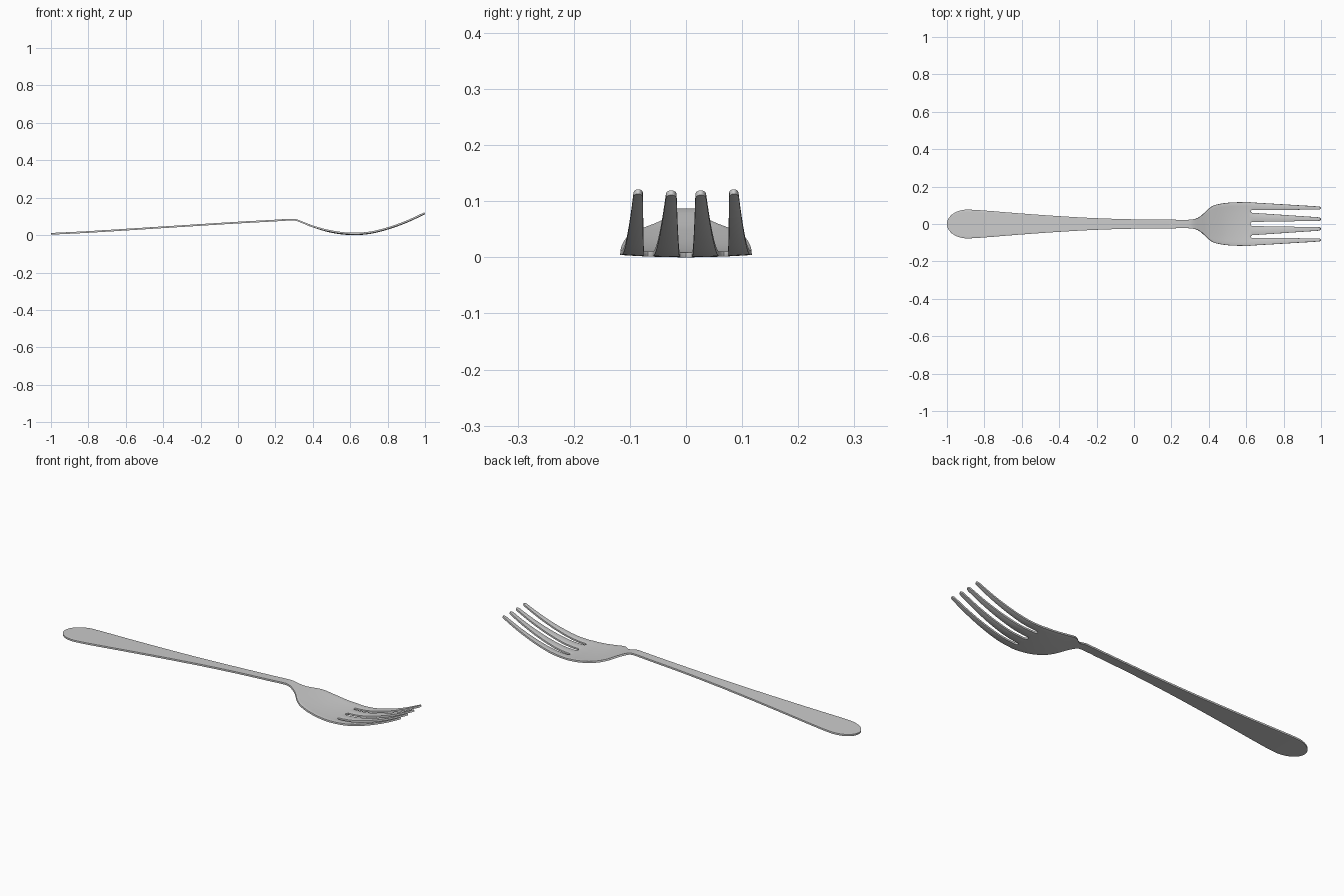
import bpy, math

if "Cube" in bpy.data.objects:
    bpy.data.objects.remove(bpy.data.objects["Cube"])

# Half-width of handle and bowl, and height of the centre line, along x
WIDTH = [(-0.89, .077), (-0.84, .075), (-0.6, .056), (-0.4, .042), (-0.2, .031), (0, .025),
         (0.2, .023), (0.3, .023), (0.33, .028), (0.36, .044), (0.4, .082), (0.43, .1),
         (0.5, .113), (0.6, .117), (0.64, .116)]
HEIGHT = [(-1, .007), (-0.8, .017), (-0.4, .042), (0, .067), (0.2, .078), (0.285, .083),
          (0.31, .081), (0.34, .070), (0.4, .046), (0.5, .017), (0.6, .005), (0.7, .010),
          (0.8, .034), (0.9, .070), (1, .116)]
# Tine edges: (y at root, y at tip) for each side, +y half
TINES = [((.011, .017), (.060, .035)), ((.075, .077), (.115, .093))]
ROOT, TIP = 0.63, 0.998


def curve(pts, x):
    """Smooth interpolation through a list of points."""
    n = len(pts)

    def slope(i):
        a, b = pts[max(i - 1, 0)], pts[min(i + 1, n - 1)]
        return (b[1] - a[1]) / (b[0] - a[0])
    i = 0
    while i < n - 2 and x > pts[i + 1][0]:
        i += 1
    (x0, y0), (x1, y1) = pts[i], pts[i + 1]
    h = x1 - x0
    t = (x - x0) / h
    return ((2*t**3 - 3*t*t + 1) * y0 + (t**3 - 2*t*t + t) * h * slope(i)
            + (3*t*t - 2*t**3) * y1 + (t**3 - t*t) * h * slope(i + 1))


def half_width(x):
    if x < -0.89:
        return .077 * math.sqrt(max(0, 1 - ((x + .89) / .11) ** 2))
    return curve(WIDTH, x)


verts, faces = [], []


def add(x, y):
    dish = 0.004 * (y / .115) ** 2 * min(1, max(0, (x - .35) / .15))
    verts.append((x, y, curve(HEIGHT, x) + dish))
    return len(verts) - 1


def bridge(a, b):
    for i in range(len(a) - 1):
        faces.append((a[i], b[i], b[i + 1], a[i + 1]))


# Tines ordered from -y to +y, as (lower edge, upper edge)
tines = [((-b[0], -b[1]), (-a[0], -a[1])) for a, b in reversed(TINES)] + TINES

# Columns across the body: three per tine and one in each slot
cols = []
for k, (lo, hi) in enumerate(tines):
    if k:
        cols.append((tines[k - 1][1][0] + lo[0]) / 2)
    cols += [lo[0], (lo[0] + hi[0]) / 2, hi[0]]

# Handle and bowl
stations = [-0.89 - .11 * math.cos(math.radians(a)) for a in range(3, 90, 6)]
stations += [-0.89 + 1.17 * i / 30 for i in range(31)]
stations += [0.28 + 0.335 * i / 28 for i in range(1, 29)]
prev = None
for x in stations:
    row = [add(x, c / .115 * half_width(x)) for c in cols]
    if prev:
        bridge(prev, row)
    prev = row
# Rounded slot bottoms
row = [add(ROOT - (.008 if i % 4 == 3 else 0), c) for i, c in enumerate(cols)]
bridge(prev, row)

# Four tapering tines with rounded tips
for k, (lo, hi) in enumerate(tines):
    prev = row[4 * k:4 * k + 3]
    steps = [ROOT + (TIP - .012 - ROOT) * i / 20 for i in range(1, 21)]
    steps += [TIP - .012 + .012 * math.sin(math.radians(a)) for a in (25, 50, 70, 84)]
    for x in steps:
        t = (x - ROOT) / (TIP - ROOT)
        a, b = (e[0] + (e[1] - e[0]) * t for e in (lo, hi))
        mid, half = (a + b) / 2, (b - a) / 2
        if x > TIP - .012:
            half *= math.sqrt(1 - ((x - TIP + .012) / .012) ** 2)
        cur = [add(x, mid - half), add(x, mid), add(x, mid + half)]
        bridge(prev, cur)
        prev = cur

mesh = bpy.data.meshes.new("fork")
mesh.from_pydata(verts, [], faces)
fork = bpy.data.objects.new("fork", mesh)
bpy.context.collection.objects.link(fork)
bpy.context.view_layer.objects.active = fork
fork.select_set(True)

# Sheet thickness and softened rim
solid = fork.modifiers.new("thickness", 'SOLIDIFY')
solid.thickness = 0.009
solid.offset = 0
bevel = fork.modifiers.new("soft_rim", 'BEVEL')
bevel.width = 0.0025
bevel.segments = 2
bevel.limit_method = 'ANGLE'
bevel.angle_limit = math.radians(50)
for m in ("thickness", "soft_rim"):
    bpy.ops.object.modifier_apply(modifier=m)
bpy.ops.object.shade_smooth_by_angle(angle=math.radians(40))
